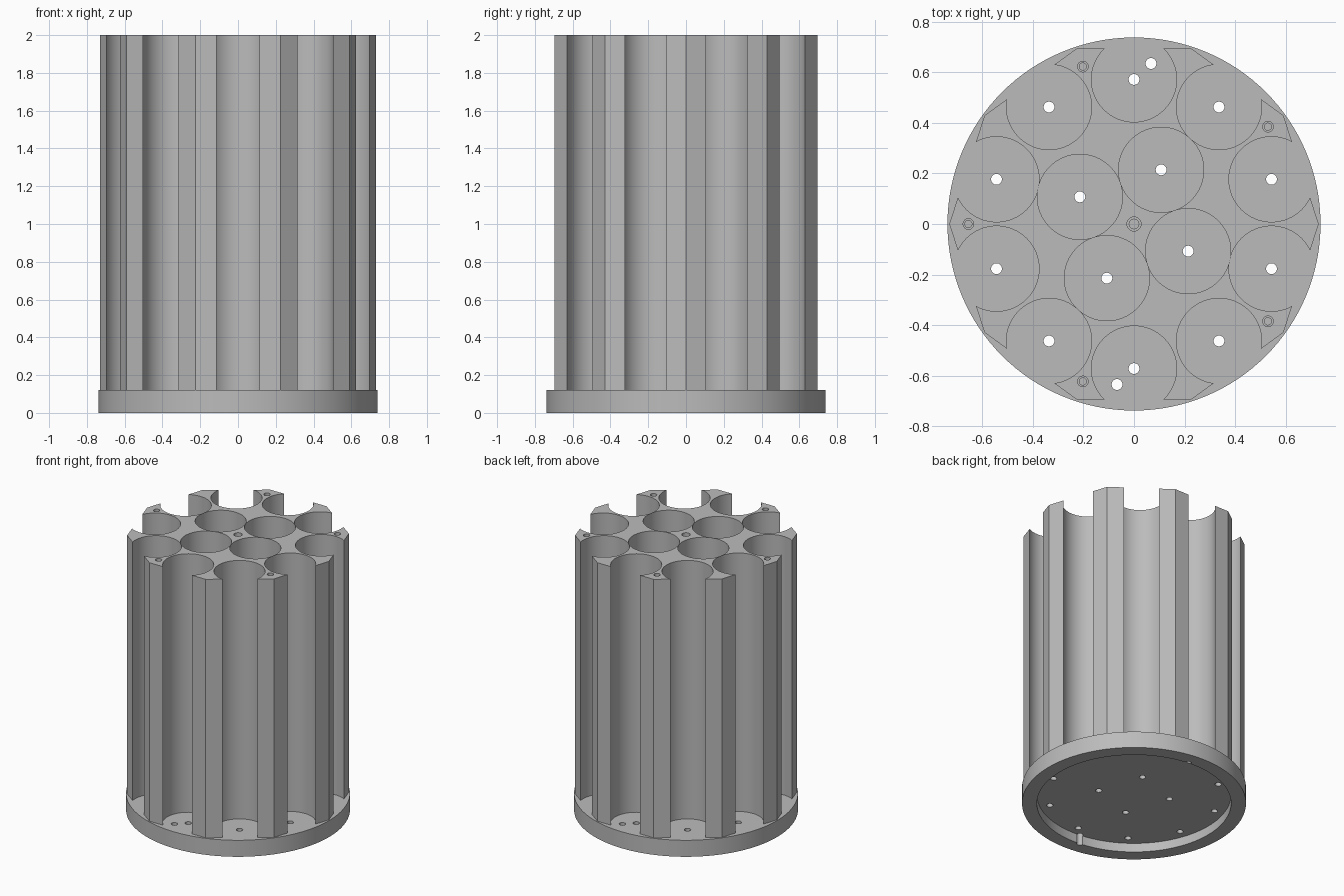
import bpy, bmesh
from math import sin, cos, pi, radians
from mathutils import Matrix, Vector

cube = bpy.data.objects.get("Cube")
if cube:
    bpy.data.objects.remove(cube)

BASE_TOP, TOP = 0.12, 2.0
BASE_R, BODY_APOTHEM = 0.738, 0.695
CUP_R = 0.1685

grey = bpy.data.materials.new("plain grey")
grey.use_nodes = True
colour = (0.5, 0.5, 0.5, 1)
grey.diffuse_color = colour
grey.node_tree.nodes["Principled BSDF"].inputs["Base Color"].default_value = colour


def ring(count, radius, start):
    """Points evenly spaced on a circle; start in degrees."""
    return [(radius * cos(radians(start) + 2 * pi * i / count),
             radius * sin(radians(start) + 2 * pi * i / count)) for i in range(count)]


def add_prism(bm, centre, radius, low, high, sides=64, turn=0.0, radius_top=None):
    place = Matrix.Translation((*centre, (low + high) / 2)) @ Matrix.Rotation(turn, 4, "Z")
    bmesh.ops.create_cone(bm, cap_ends=True, segments=sides, radius1=radius,
                          radius2=radius if radius_top is None else radius_top,
                          depth=high - low, matrix=place)


def make_object(name, prisms):
    bm = bmesh.new()
    for args in prisms:
        add_prism(bm, **args)
    mesh = bpy.data.meshes.new(name)
    bm.to_mesh(mesh)
    bm.free()
    mesh.materials.append(grey)
    obj = bpy.data.objects.new(name, mesh)
    bpy.context.collection.objects.link(obj)
    return obj


def cut(target, prisms):
    """Subtract a set of prisms from the target and discard the cutter."""
    cutter = make_object("cutter", prisms)
    cutter.hide_render = True
    mod = target.modifiers.new("cut", "BOOLEAN")
    mod.operation, mod.solver, mod.object = "DIFFERENCE", "EXACT", cutter
    bpy.context.view_layer.objects.active = target
    bpy.ops.object.modifier_apply(modifier=mod.name)
    bpy.data.objects.remove(cutter)


def smooth(obj):
    bpy.ops.object.select_all(action="DESELECT")
    obj.select_set(True)
    bpy.context.view_layer.objects.active = obj
    bpy.ops.object.shade_smooth_by_angle(angle=radians(15))


outer_cups = ring(10, 0.572, 90)
inner_cups = ring(4, 0.2395, 63.4)
rim_screws = ring(5, 0.655, 180)

# Ten-sided body with flat faces, open cups round the edge and closed cups inside
body = make_object("cup_body", [dict(centre=(0, 0), radius=BODY_APOTHEM / cos(pi / 10),
                                     low=BASE_TOP, high=TOP, sides=10, turn=pi / 10)])
cut(body, [dict(centre=c, radius=CUP_R, low=BASE_TOP - 0.1, high=TOP + 0.1)
           for c in outer_cups + inner_cups])

# Stepped blind screw holes in the top
screws = [(c, 0.021, 0.014) for c in rim_screws] + [((0, 0), 0.028, 0.019)]
cut(body, [dict(centre=c, radius=wide, low=TOP - 0.08, high=TOP + 0.05, sides=32)
           for c, wide, narrow in screws])
cut(body, [dict(centre=c, radius=narrow, low=TOP - 0.2, high=TOP - 0.05, sides=32)
           for c, wide, narrow in screws])
smooth(body)

# Round base with a recess underneath and a drilled floor
base = make_object("base_plate", [dict(centre=(0, 0), radius=BASE_R, low=0,
                                       high=BASE_TOP, sides=128)])
cut(base, [dict(centre=(0, 0), radius=0.64, low=-0.1, high=0.065, sides=128)])
wire_holes = [(0.067, 0.635), (-0.067, -0.635)]
cut(base, [dict(centre=c, radius=0.0215, low=-0.1, high=BASE_TOP + 0.1, sides=32)
           for c in outer_cups + inner_cups + wire_holes])
smooth(base)
